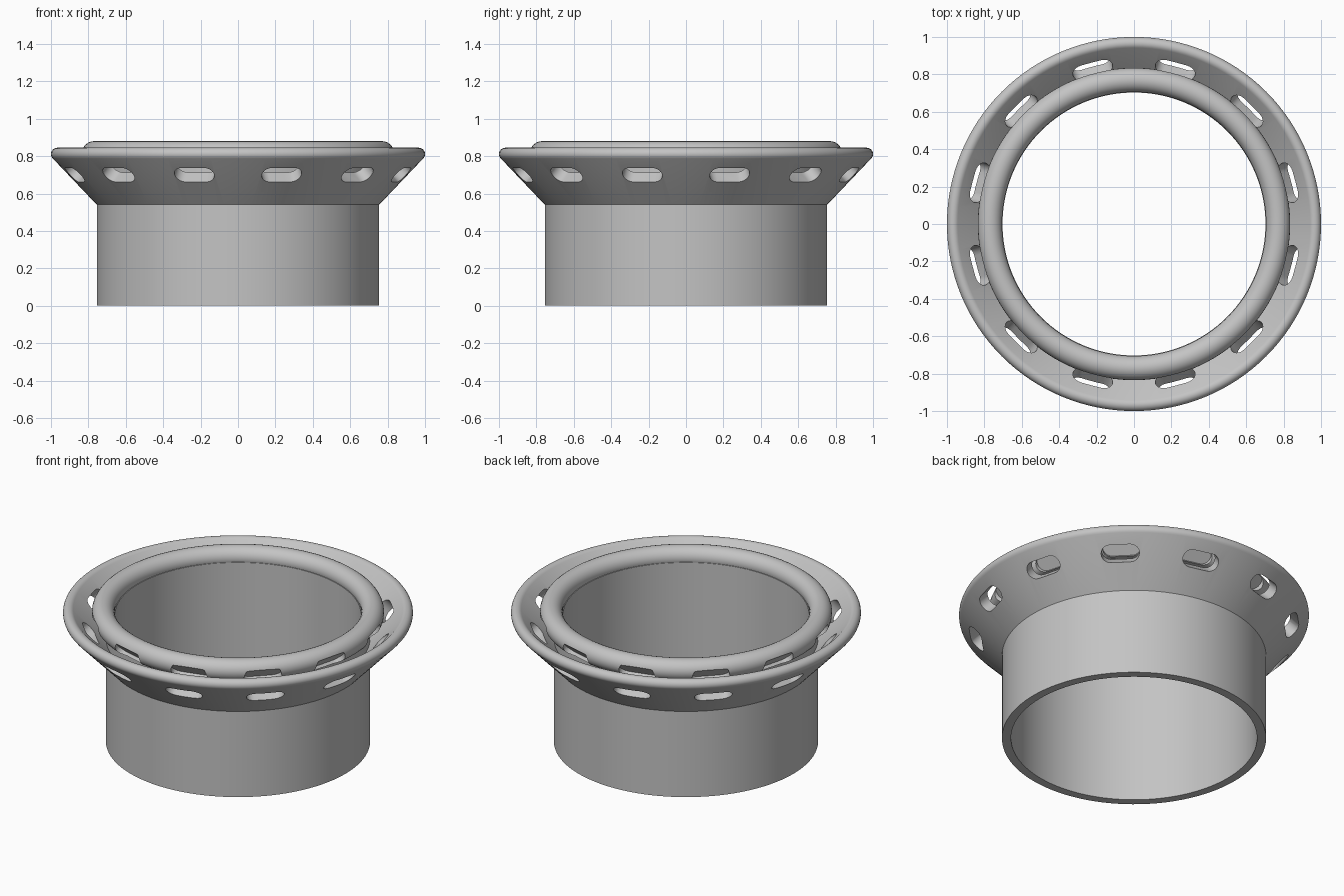
import bpy
import bmesh
import math
from mathutils import Matrix, Vector

if "Cube" in bpy.data.objects:
    bpy.data.objects.remove(bpy.data.objects["Cube"], do_unlink=True)

SEGMENTS = 128
SLOTS = 12

grey = bpy.data.materials.new("plain grey")
grey.use_nodes = True
grey.diffuse_color = (0.55, 0.55, 0.55, 1)
grey.node_tree.nodes["Principled BSDF"].inputs["Base Color"].default_value = grey.diffuse_color


def make_object(name, bm):
    bmesh.ops.recalc_face_normals(bm, faces=bm.faces)
    mesh = bpy.data.meshes.new(name)
    bm.to_mesh(mesh)
    bm.free()
    mesh.materials.append(grey)
    obj = bpy.data.objects.new(name, mesh)
    bpy.context.collection.objects.link(obj)
    return obj


def lathe(name, profile):
    """Revolve a closed (radius, height) profile around z."""
    bm = bmesh.new()
    verts = [bm.verts.new((r, 0, z)) for r, z in profile]
    edges = [bm.edges.new((v, verts[i - 1])) for i, v in enumerate(verts)]
    bmesh.ops.spin(bm, geom=verts + edges, cent=(0, 0, 0), axis=(0, 0, 1),
                   angle=math.tau, steps=SEGMENTS, use_merge=True)
    bmesh.ops.remove_doubles(bm, verts=bm.verts, dist=1e-5)
    return make_object(name, bm)


def arc(centre, radius, start, end, steps):
    angles = [math.radians(start + (end - start) * i / steps) for i in range(steps + 1)]
    return [(centre[0] + radius * math.cos(a), centre[1] + radius * math.sin(a)) for a in angles]


# Straight pipe
tube = lathe("tube", [(0.755, 0), (0.755, 0.8), (0.703, 0.8), (0.703, 0)])

# Sloping collar with a rounded rim
rim = arc((0.966, 0.811), 0.034, -45, 135, 12)
flange = lathe("flange", [(0.735, 0.54), (0.755, 0.54)] + rim + [(0.735, 0.628)])

# Rolled lip on top of the pipe
lip = lathe("lip", arc((0.77, 0.815), 0.065, 0, 345, 23))

# Rounded slot cutters, square to the slope of the collar
bm = bmesh.new()
half_height, half_straight = 0.052, 0.058
outline = (arc((half_straight, 0), half_height, -90, 90, 10)
           + arc((-half_straight, 0), half_height, 90, 270, 10))
out = Vector((1, 0, -1)).normalized()
up = Vector((1, 0, 1)).normalized()
side = Vector((0, 1, 0))
start = Vector((0.802, 0, 0.802))
for k in range(SLOTS):
    turn = Matrix.Rotation(math.tau * (k + 0.5) / SLOTS, 3, "Z")
    inner, outer = [[bm.verts.new(turn @ (start + side * a + up * b + out * depth))
                     for a, b in outline] for depth in (0, 0.22)]
    bm.faces.new(inner)
    bm.faces.new(outer)
    for i in range(len(outline)):
        bm.faces.new((inner[i - 1], inner[i], outer[i], outer[i - 1]))
cutter = make_object("slot_cutter", bm)
cutter.hide_render = True

# Cut the slots, then smooth everything
for obj in (tube, flange, lip):
    bpy.ops.object.select_all(action="DESELECT")
    obj.select_set(True)
    bpy.context.view_layer.objects.active = obj
    if obj is not tube:
        cut = obj.modifiers.new("slots", "BOOLEAN")
        cut.operation = "DIFFERENCE"
        cut.solver = "EXACT"
        cut.object = cutter
        bpy.ops.object.modifier_apply(modifier=cut.name)
    bpy.ops.object.shade_smooth_by_angle(angle=math.radians(30))

bpy.data.objects.remove(cutter, do_unlink=True)
